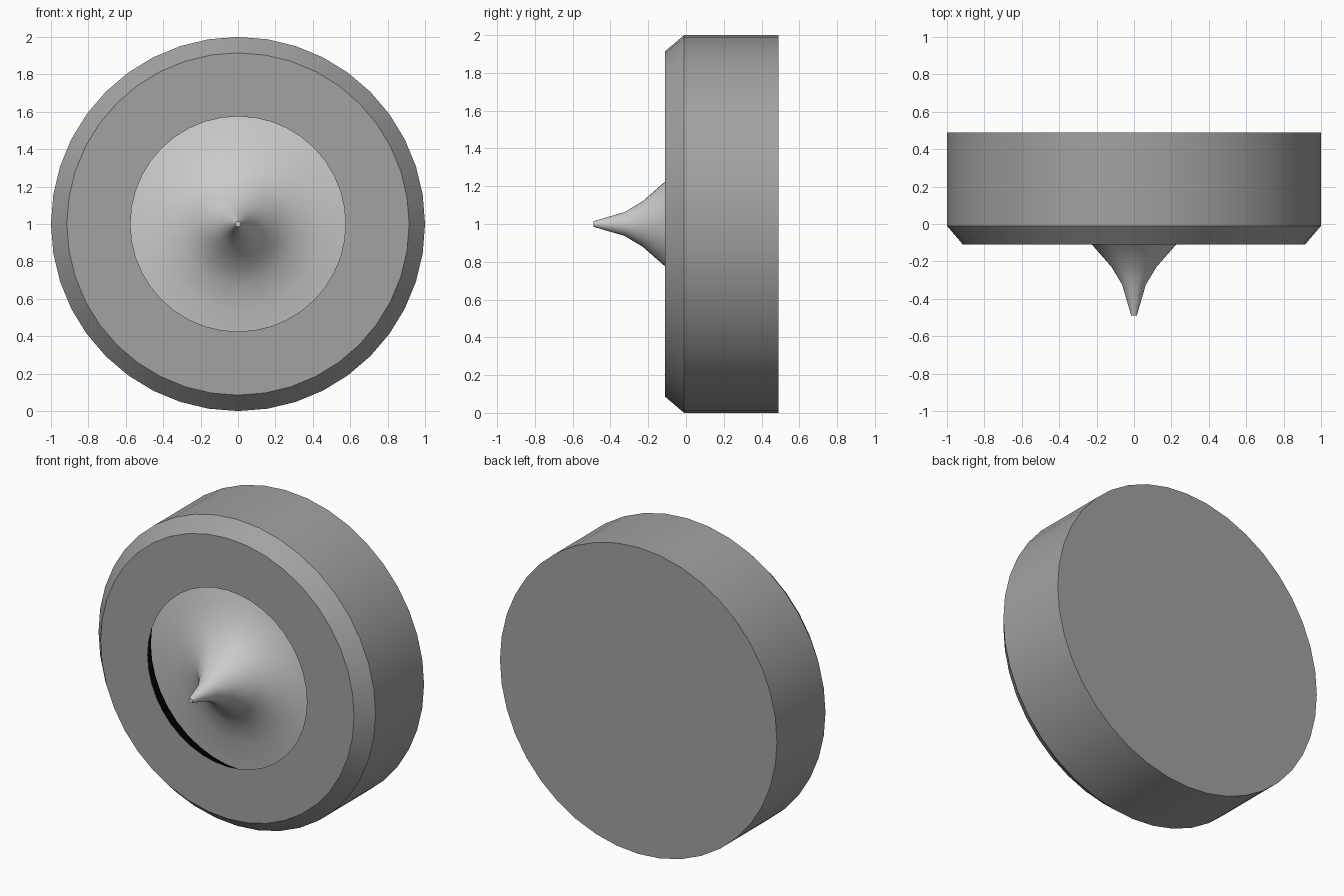
import bpy, bmesh, math

if "Cube" in bpy.data.objects:
    bpy.data.objects.remove(bpy.data.objects["Cube"])

SIDES = 40
CENTRE_Z = 1.0


def material(name, grey):
    mat = bpy.data.materials.new(name)
    mat.diffuse_color = (grey, grey, grey, 1.0)
    mat.use_nodes = True
    mat.node_tree.nodes["Principled BSDF"].inputs["Base Color"].default_value = mat.diffuse_color
    return mat


def lathe(name, profile, mat=None, cap_start=False, cap_end=False):
    """Revolve (radius, y) points around the horizontal front-back axis."""
    bm = bmesh.new()
    rings = []
    for r, y in profile:
        ring = []
        for i in range(SIDES):
            a = 2 * math.pi * i / SIDES
            ring.append(bm.verts.new((r * math.sin(a), y, CENTRE_Z + r * math.cos(a))))
        rings.append(ring)
    for a, b in zip(rings, rings[1:]):
        for i in range(SIDES):
            j = (i + 1) % SIDES
            bm.faces.new((a[i], a[j], b[j], b[i]))
    # profiles run from the front tip outwards and back
    if cap_start:
        bm.faces.new(rings[0][::-1])
    if cap_end:
        bm.faces.new(rings[-1])
    bm.normal_update()
    mesh = bpy.data.meshes.new(name)
    bm.to_mesh(mesh)
    bm.free()
    if mat:
        mesh.materials.append(mat)
    obj = bpy.data.objects.new(name, mesh)
    bpy.context.collection.objects.link(obj)
    bpy.ops.object.select_all(action='DESELECT')
    obj.select_set(True)
    bpy.context.view_layer.objects.active = obj
    bpy.ops.object.shade_smooth_by_angle(angle=math.radians(30))
    return obj


# Thick hollow disc: flat front ring with a round opening, chamfer, rim, closed back
lathe("disc_body", [(0.575, -0.11), (0.915, -0.11), (1.0, -0.01), (1.0, 0.49)],
      material("dark_grey", 0.36), cap_end=True)

# Flared spike behind the opening, rising through it to a small blunt tip
lathe("centre_spike", [(0.015, -0.49), (0.063, -0.325), (0.12, -0.23),
                       (0.225, -0.11), (0.32, -0.048), (0.45, -0.003),
                       (0.65, 0.03)], cap_start=True)

# Black lining seen through the gap between opening and spike
lathe("inner_lining", [(0.65, 0.03), (0.70, 0.03), (0.70, -0.105)][::-1],
      material("black", 0.0))
